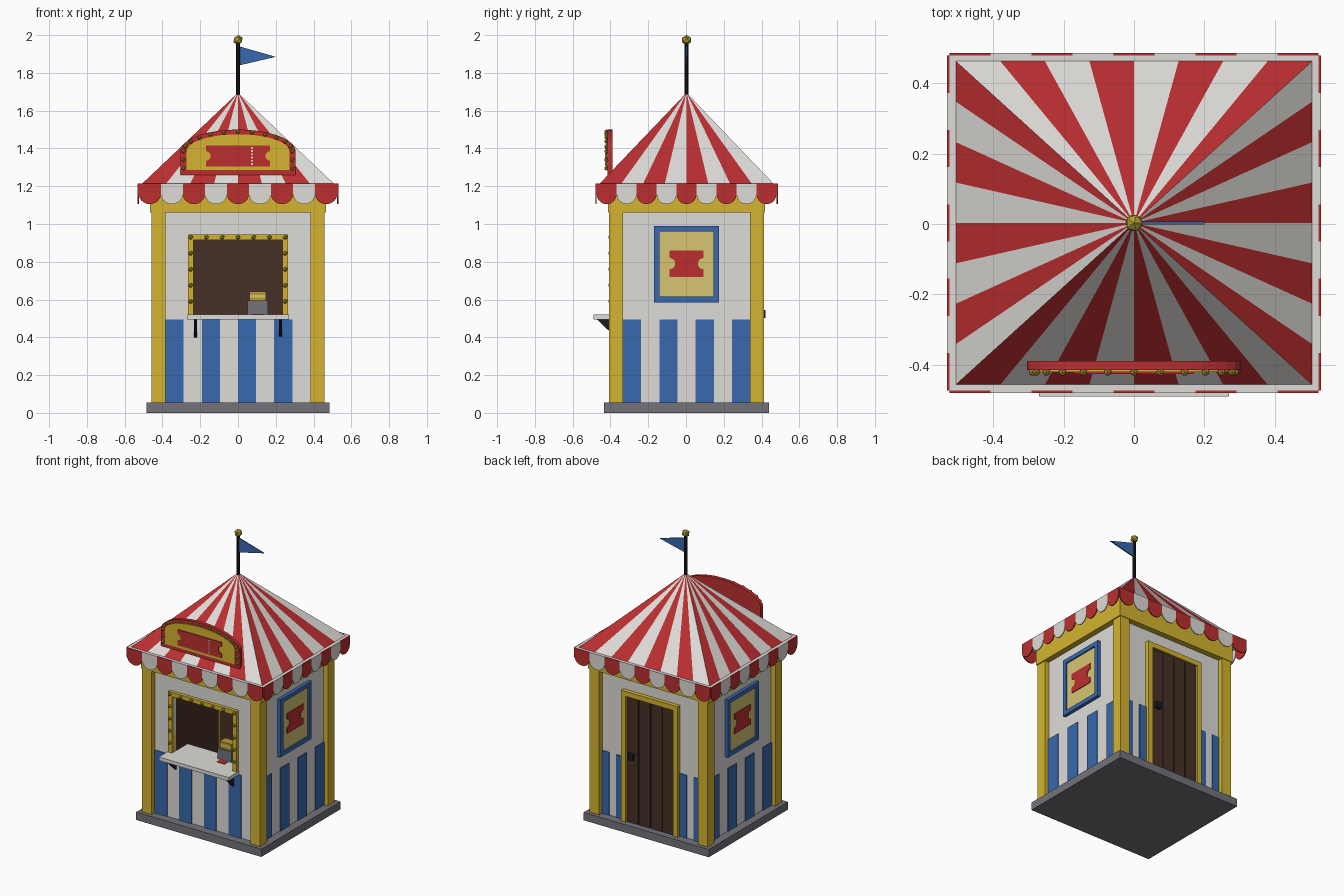
import bpy, bmesh, math
from mathutils import Matrix, Vector

if "Cube" in bpy.data.objects:
    bpy.data.objects.remove(bpy.data.objects["Cube"])

OFF = Vector((0, 0.003, 0))
FRONT, RIGHT, BACK, LEFT = range(4)


def material(name, r, g, b):
    m = bpy.data.materials.new(name)
    m.diffuse_color = (r, g, b, 1)
    m.use_nodes = True
    m.node_tree.nodes["Principled BSDF"].inputs["Base Color"].default_value = m.diffuse_color
    return m


RED = material("red", .50, .028, .030)
WHITE = material("off white", .74, .72, .69)
YELLOW = material("yellow", .66, .46, .03)
BLUE = material("blue", .04, .14, .42)
CREAM = material("cream", .68, .56, .17)
BROWN = material("dark brown", .062, .03, .019)
BLACK = material("black", .012, .012, .016)
GREY = material("grey", .17, .17, .195)
GOLD = material("gold", .48, .34, .03)


def finish(name, bm, *mats):
    bmesh.ops.translate(bm, verts=bm.verts, vec=OFF)
    me = bpy.data.meshes.new(name)
    bm.to_mesh(me)
    bm.free()
    for m in mats:
        me.materials.append(m)
    ob = bpy.data.objects.new(name, me)
    bpy.context.collection.objects.link(ob)
    return ob


def plates(name, shapes, d0, d1, side, *mats):
    """Extrude (u, z) outlines between two distances outward from the centre.
    Outlines take the materials in turn."""
    bm = bmesh.new()
    rot = Matrix.Rotation(side * math.pi / 2, 3, 'Z')
    for i, pts in enumerate(shapes):
        a = [bm.verts.new(rot @ Vector((u, -d0, z))) for u, z in pts]
        b = [bm.verts.new(rot @ Vector((u, -d1, z))) for u, z in pts]
        n = len(pts)
        faces = [bm.faces.new(a), bm.faces.new(b)]
        faces += [bm.faces.new((a[k], a[(k + 1) % n], b[(k + 1) % n], b[k])) for k in range(n)]
        for f in faces:
            f.material_index = i % len(mats)
    bmesh.ops.recalc_face_normals(bm, faces=bm.faces)
    return finish(name, bm, *mats)


def rect(u0, u1, z0, z1):
    return [(u0, z0), (u1, z0), (u1, z1), (u0, z1)]


def border(u, z0, z1, w, bottom=True):
    s = [rect(-u, -u + w, z0, z1), rect(u - w, u, z0, z1), rect(-u + w, u - w, z1 - w, z1)]
    return s + [rect(-u + w, u - w, z0, z0 + w)] if bottom else s


def arch(u, z0, zs, zt, n=18):
    top = [(u * math.cos(math.pi * k / n), zs + (zt - zs) * math.sin(math.pi * k / n)) for k in range(n + 1)]
    return [(-u, z0), (u, z0)] + top


def ticket(u, z0, z1, r):
    """Rectangle with a round notch in both ends."""
    zc = (z0 + z1) / 2
    ang = [math.pi * (k / 8 - .5) for k in range(9)]
    left = [(-u + r * math.cos(t), zc - r * math.sin(t)) for t in ang]
    right = [(u - r * math.cos(t), zc + r * math.sin(t)) for t in ang]
    return [(-u, z0), (u, z0)] + right + [(u, z1), (-u, z1)] + left


def bulbs(name, spots, d, r):
    bm = bmesh.new()
    for u, z in spots:
        bmesh.ops.create_icosphere(bm, subdivisions=1, radius=r, matrix=Matrix.Translation((u, -d, z)))
    return finish(name, bm, GOLD)


# Plinth, corner posts and ring beam
plates("plinth", [rect(-.485, .485, 0, .055)], -.437, .437, FRONT, GREY)
for side, n in ((FRONT, "front"), (BACK, "back")):
    plates(n + "_posts", [rect(-.458, -.383, .055, 1.2), rect(.383, .458, .055, 1.2)],
           .337, .411, side, YELLOW)

# Walls, dark room lining, beams and striped lower panels
Z0, ZS, ZT = .055, .495, 1.2
for side, n in enumerate(("front", "right", "back", "left")):
    lengthwise = side % 2 == 0
    d, u = (.375, .425) if lengthwise else (.425, .375)
    if side == FRONT:
        wall = [rect(-u, -.235, Z0, ZT), rect(.235, u, Z0, ZT),
                rect(-.235, .235, Z0, ZS), rect(-.235, .235, .915, ZT)]
    else:
        wall = [rect(-u, u, Z0, ZT)]
        plates(n + "_lining", [rect(-u + .025, u - .025, Z0, ZT)], d - .035, d - .025, side, BROWN)
    plates(n + "_wall", wall, d - .025, d, side, WHITE)
    b = d + .04
    plates(n + "_beam", [rect(-(.88 - b), .88 - b, 1.06, ZT)], d - .02, b, side, YELLOW)
    if side == BACK:
        w = .163 / 3
        blues = [rect(s, s + w, Z0, ZS) for s in (-.383, -.383 + 2 * w, .22, .22 + 2 * w)]
    else:
        half, count = (.383, 8) if lengthwise else (.337, 7)
        w = 2 * half / count
        blues = [rect(-half + k * w, -half + (k + 1) * w, Z0, ZS) for k in range(0, count, 2)]
    plates(n + "_stripes", blues, d, d + .006, side, BLUE)
plates("room_floor", [rect(-.4, .4, .056, .066)], -.35, .35, FRONT, BROWN)
plates("room_ceiling", [rect(-.4, .4, 1.18, 1.19)], -.35, .35, FRONT, BROWN)

# Striped pyramid roof on a thin eave slab
plates("eave", [rect(-.525, .525, 1.195, 1.214)], -.476, .476, FRONT, WHITE)
bm = bmesh.new()
apex = bm.verts.new((0, 0, 1.695))
corners = [Vector(c) for c in ((-.507, -.46, 1.214), (.507, -.46, 1.214), (.507, .46, 1.214), (-.507, .46, 1.214))]
ring = [bm.verts.new(corners[s].lerp(corners[(s + 1) % 4], k / 8)) for s in range(4) for k in range(8)]
for i in range(32):
    bm.faces.new((ring[i], ring[(i + 1) % 32], apex)).material_index = i % 2
finish("roof", bm, RED, WHITE)

# Scalloped valance
for side, n in enumerate(("front", "right", "back", "left")):
    half, d = (.525, .476) if side % 2 == 0 else (.476, .525)
    r = half / 9
    shapes = []
    for k in range(9):
        c = -half + (2 * k + 1) * r
        arc = [(c - r * math.cos(math.pi * j / 10), 1.158 - .053 * math.sin(math.pi * j / 10)) for j in range(11)]
        shapes.append([(c - r, 1.214)] + arc + [(c + r, 1.214)])
    plates(n + "_valance", shapes, d, d + .007, side, RED, WHITE)

# Flagpole, flag and finial
bm = bmesh.new()
bmesh.ops.create_cone(bm, cap_ends=True, segments=10, radius1=.011, radius2=.011, depth=.28,
                      matrix=Matrix.Translation((0, 0, 1.82)))
finish("flagpole", bm, BLACK)
plates("flag", [[(.008, 1.84), (.2, 1.885), (.008, 1.94)]], -.004, .004, FRONT, BLUE)
bm = bmesh.new()
bmesh.ops.create_icosphere(bm, subdivisions=1, radius=.027, matrix=Matrix.Translation((0, 0, 1.974)))
finish("finial", bm, GOLD)

# Arched sign with a ticket emblem and bulbs
plates("sign_board", [arch(.305, 1.26, 1.385, 1.5)], .393, .418, FRONT, RED)
plates("sign_face", [arch(.272, 1.285, 1.385, 1.475)], .418, .424, FRONT, YELLOW)
plates("sign_ticket", [ticket(.17, 1.305, 1.415, .025)], .424, .430, FRONT, RED)
plates("sign_perforation", [rect(.07, .079, z, z + .01) for z in [1.313 + .017 * k for k in range(6)]],
       .430, .432, FRONT, WHITE)
spots = [(.288 * math.cos(math.pi * k / 12), 1.385 + .103 * math.sin(math.pi * k / 12)) for k in range(13)]
spots += [(s * .288, z) for s in (-1, 1) for z in (1.295, 1.34)]
bulbs("sign_bulbs", spots, .424, .012)

# Serving window frame with bulbs
plates("window_frame", border(.265, ZS, .945, .03, False), .36, .398, FRONT, YELLOW)
spots = [(-.25 + k * .25 / 3, .93) for k in range(7)]
spots += [(s * .25, .93 - .085 * k) for s in (-1, 1) for k in range(1, 5)]
bulbs("window_bulbs", spots, .402, .013)

# Counter, brackets, ticket machine and loose ticket
plates("counter", [rect(-.27, .27, ZS, .52)], .375, .493, FRONT, WHITE)
plates("inner_counter", [rect(-.235, .235, ZS, .52)], .225, .375, FRONT, WHITE)
for s, n in ((-1, "left"), (1, "right")):
    # The profile lies in the y-z plane, so it is extruded sideways
    plates(n + "_bracket", [[(-.375, .40), (-.375, ZS), (-.475, ZS)]],
           s * .225 - .008, s * .225 + .008, RIGHT, BLACK)
plates("ticket_machine", [rect(.05, .158, .52, .595)], .22, .30, FRONT, GREY)
plates("machine_top", [rect(.06, .148, .595, .612), rect(.06, .148, .612, .624), rect(.06, .148, .624, .642)],
       .23, .29, FRONT, GOLD, CREAM)
plates("loose_ticket", [rect(.075, .135, .52, .524)], .31, .345, FRONT, RED)

# Side posters
for side, n in ((RIGHT, "right"), (LEFT, "left")):
    plates(n + "_poster_frame", border(.172, .585, .99, .03), .425, .448, side, BLUE)
    plates(n + "_poster", [rect(-.142, .142, .615, .96)], .425, .438, side, CREAM)
    plates(n + "_poster_ticket", [ticket(.09, .72, .86, .03)], .438, .443, side, RED)

# Back door with planks and handle
plates("door_frame", border(.22, Z0, .97, .035, False), .375, .403, BACK, YELLOW)
plates("door_gaps", [rect(-.185, .185, Z0, .935)], .375, .383, BACK, BLACK)
plates("door_planks", [rect(-.185 + k * .0925 + .003, -.0955 + k * .0925, Z0, .935) for k in range(4)],
       .383, .391, BACK, BROWN)
plates("door_handle", [rect(-.162, -.122, .503, .545)], .391, .417, BACK, BLACK)
